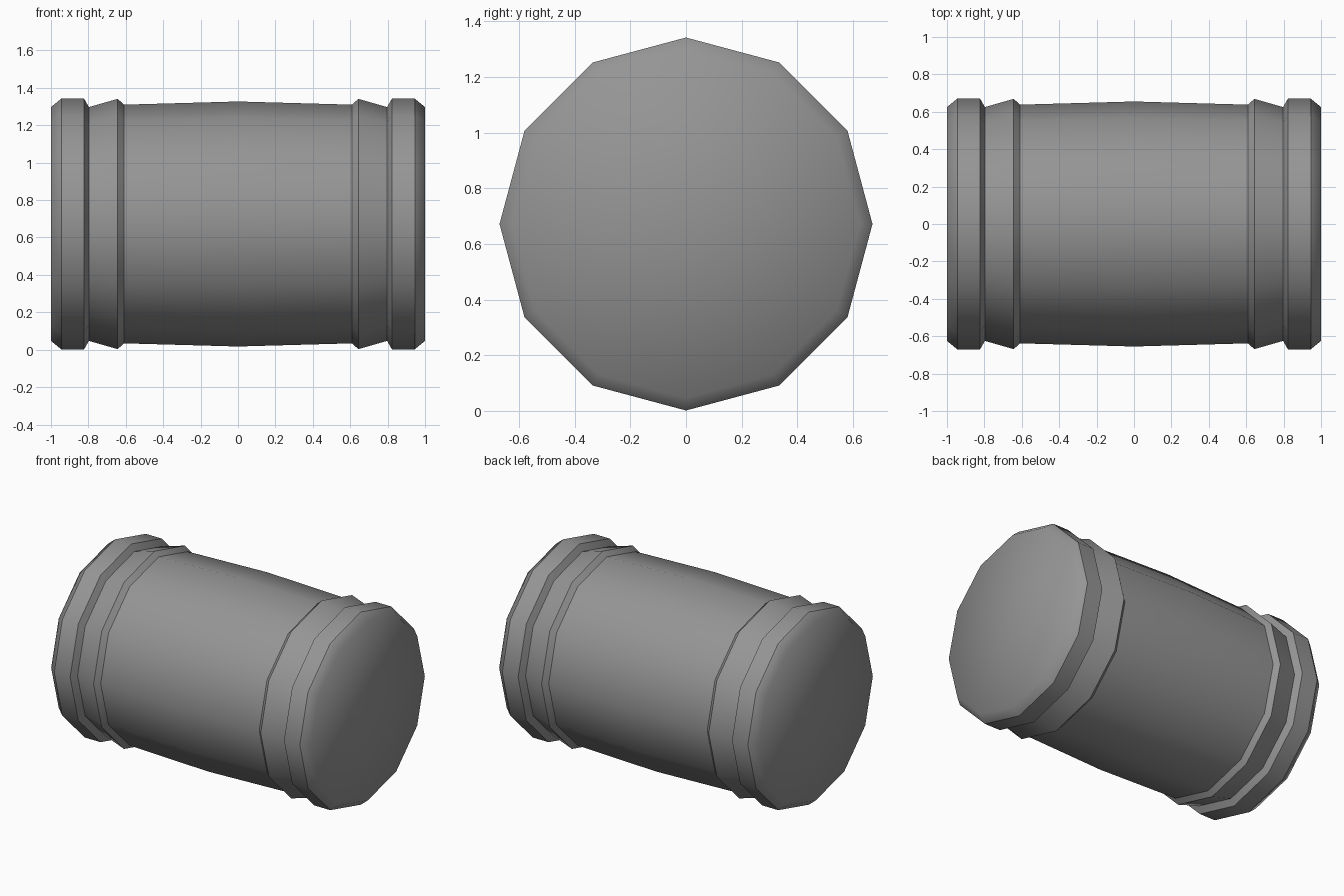
import bpy, bmesh, math

if "Cube" in bpy.data.objects:
    bpy.data.objects.remove(bpy.data.objects["Cube"], do_unlink=True)

SIDES = 12
CENTRE_Z = 0.672

grey = bpy.data.materials.new("plain_grey")
grey.use_nodes = True
colour = (0.3, 0.3, 0.3, 1.0)
grey.diffuse_color = colour
grey.node_tree.nodes["Principled BSDF"].inputs["Base Color"].default_value = colour


def lathe(name, profile, sharp_x=()):
    """Turn (x, radius) points, ordered along +x, around the long axis.
    Rings at the x values in sharp_x get hard edges; radius 0 is a pole."""
    bm = bmesh.new()
    rings = []
    for x, r in profile:
        count = SIDES if r > 0 else 1
        ring = []
        for i in range(count):
            a = 2 * math.pi * i / SIDES
            ring.append(bm.verts.new((x, r * math.cos(a), r * math.sin(a))))
        rings.append(ring)
    for lo, hi in zip(rings, rings[1:]):
        for i in range(SIDES):
            j = (i + 1) % SIDES
            corners = [lo[i % len(lo)], lo[j % len(lo)],
                       hi[j % len(hi)], hi[i % len(hi)]]
            bm.faces.new(list(dict.fromkeys(corners)))
    for f in bm.faces:
        f.smooth = True
    for e in bm.edges:
        xa, xb = (v.co.x for v in e.verts)
        if abs(xa - xb) < 1e-5 and any(abs(xa - s) < 1e-5 for s in sharp_x):
            e.smooth = False
    mesh = bpy.data.meshes.new(name)
    bm.to_mesh(mesh)
    bm.free()
    mesh.materials.append(grey)
    obj = bpy.data.objects.new(name, mesh)
    obj.location.z = CENTRE_Z
    bpy.context.collection.objects.link(obj)
    return obj


# Slightly bulging barrel between the collars
lathe("barrel", [(-0.61, 0.638), (0, 0.655), (0.61, 0.638)])

# Tapered collar, then a bevelled end cap closed by a flat disc
collar = [(0.61, 0.638), (0.643, 0.669), (0.797, 0.625)]
cap = [(0.797, 0.625), (0.823, 0.67), (0.945, 0.67), (1.0, 0.625), (1.0, 0)]

for side, s in (("left", 1), ("right", -1)):
    for part, points, sharp in (("collar", collar, [0.643]),
                                ("end_cap", cap, [0.823, 0.945])):
        turned = [(s * x, r) for x, r in points][::s]
        lathe(f"{side}_{part}", turned, [s * x for x in sharp])
